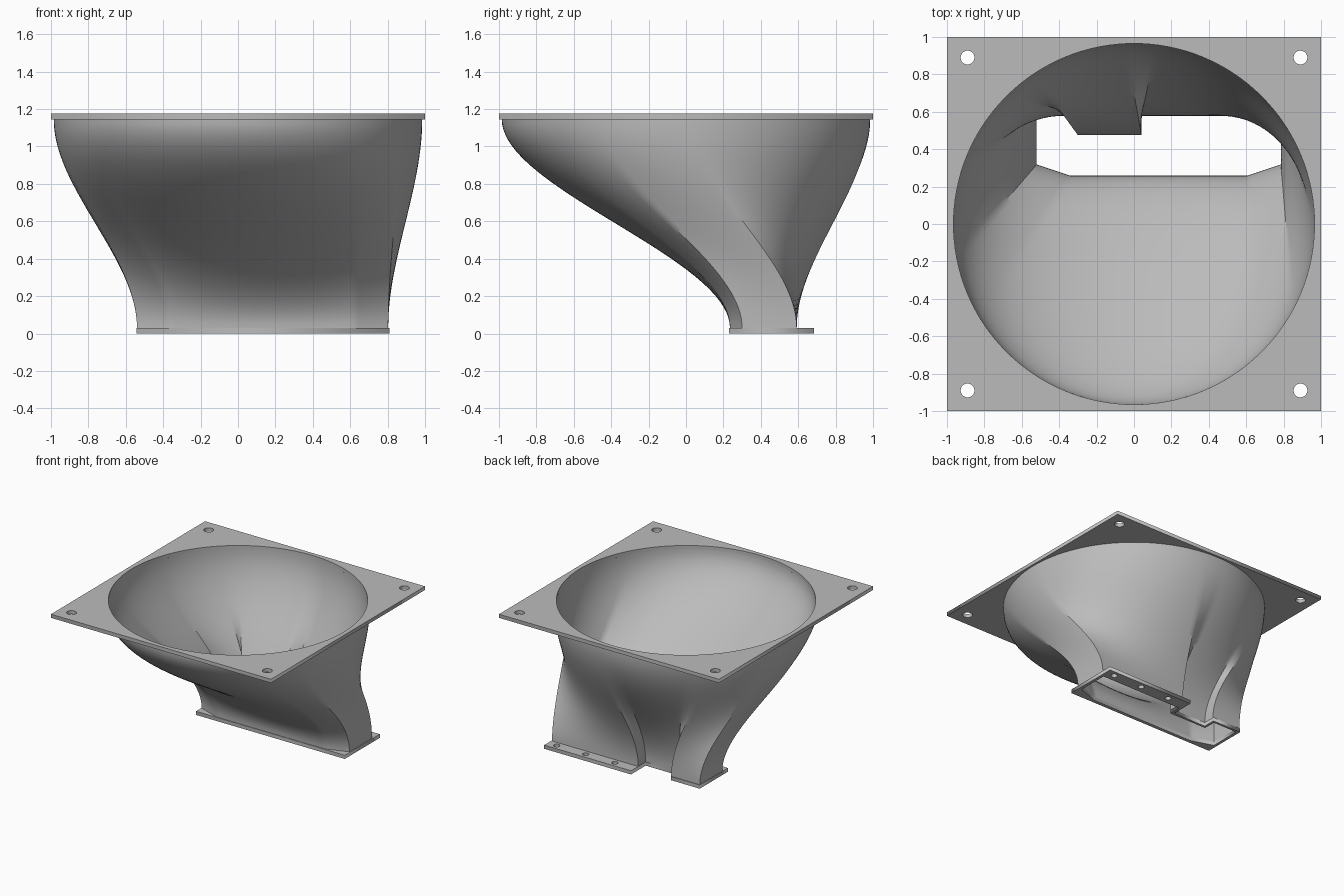
import bpy
import bmesh
from math import sin, cos, pi, radians, hypot, ceil
from mathutils import Vector

cube = bpy.data.objects.get("Cube")
if cube:
    bpy.data.objects.remove(cube, do_unlink=True)

grey = bpy.data.materials.new("plain grey")
grey.use_nodes = True
COLOUR = (0.5, 0.5, 0.5, 1)
grey.diffuse_color = COLOUR
grey.node_tree.nodes["Principled BSDF"].inputs["Base Color"].default_value = COLOUR

PLATE = 0.03          # plate thickness
TOP, BOTTOM = 1.145, PLATE
STEPS = 40


def add_mesh(name, mesh):
    obj = bpy.data.objects.new(name, mesh)
    bpy.context.collection.objects.link(obj)
    mesh.materials.clear()
    mesh.materials.append(grey)
    return obj


def circle(x, y, r, n=24):
    return [(x + r * cos(2 * pi * i / n), y + r * sin(2 * pi * i / n)) for i in range(n)]


def flat_plate(name, loops, z):
    """Extruded outline; every loop after the first is a hole."""
    curve = bpy.data.curves.new(name, 'CURVE')
    curve.dimensions, curve.fill_mode = '2D', 'BOTH'
    curve.extrude = PLATE / 2
    for loop in loops:
        spline = curve.splines.new('POLY')
        spline.points.add(len(loop) - 1)
        for point, (x, y) in zip(spline.points, loop):
            point.co = (x, y, 0, 1)
        spline.use_cyclic_u = True
    temp = bpy.data.objects.new(name + "_outline", curve)
    bpy.context.collection.objects.link(temp)
    graph = bpy.context.evaluated_depsgraph_get()
    mesh = bpy.data.meshes.new_from_object(temp.evaluated_get(graph))
    bpy.data.objects.remove(temp, do_unlink=True)
    obj = add_mesh(name, mesh)
    obj.location.z = z + PLATE / 2
    return obj


def outlet(x0, x1, y0, y1, n0, n1, ny, cut):
    """Chamfered rectangle with a notch in its back edge, anticlockwise."""
    return [Vector(p) for p in (
        (x1, y1), (n1, y1), (n1, ny), (n0, ny), (n0, y1), (x0, y1),
        (x0, y0 + cut), (x0 + 0.18, y0), (x1 - 0.18, y0), (x1, y0 + cut))]


outer = outlet(-0.54, 0.803, 0.235, 0.592, -0.28, 0.02, 0.495, 0.065)
inner = outlet(-0.52, 0.785, 0.258, 0.578, -0.30, 0.04, 0.475, 0.06)

# Matching samples along both outlets, spread round the circle by arc length
edges = list(zip(outer, outer[1:] + outer[:1], inner, inner[1:] + inner[:1]))
perimeter = sum((b - a).length for a, b, c, d in edges)
samples, run = [], 0
for a, b, c, d in edges:
    length = (b - a).length
    count = ceil(length / 0.022)
    for i in range(count):
        f = i / count
        angle = radians(2) + 2 * pi * (run + f * length) / perimeter
        samples.append((angle, a.lerp(b, f), c.lerp(d, f)))
    run += length

# Duct: double-walled loft from notched outlet to round inlet
bm = bmesh.new()


def wall(side, radius):
    rings = []
    for k in range(STEPS + 1):
        t = k / STEPS
        s = t * t * (3 - 2 * t)
        ring = []
        for sample in samples:
            rim = Vector((cos(sample[0]), sin(sample[0]))) * radius
            p = sample[side].lerp(rim, s)
            ring.append(bm.verts.new((p.x, p.y, BOTTOM + (TOP - BOTTOM) * t)))
        rings.append(ring)
    return rings


def bridge(low, high):
    n = len(low)
    for i in range(n):
        j = (i + 1) % n
        bm.faces.new((low[i], low[j], high[j], high[i]))


outside, inside = wall(1, 0.985), wall(2, 0.965)
for k in range(STEPS):
    bridge(outside[k], outside[k + 1])
    bridge(inside[k + 1], inside[k])
bridge(outside[-1], inside[-1])
bridge(inside[0], outside[0])
mesh = bpy.data.meshes.new("duct")
bm.to_mesh(mesh)
bm.free()
duct = add_mesh("duct", mesh)
bpy.context.view_layer.objects.active = duct
duct.select_set(True)
bpy.ops.object.shade_smooth_by_angle(angle=radians(30))

# Square inlet plate with round opening and corner screw holes
square = [(-1, -1), (1, -1), (1, 1), (-1, 1)]
screws = [circle(0.89 * x, 0.89 * y, 0.037) for x, y in square]
flat_plate("inlet_plate", [square, circle(0, 0, 0.965, 128)] + screws, TOP)

# Outlet flange with a drilled tab along the back
flange = [(-0.543, 0.23), (0.81, 0.23), (0.81, 0.685), (0.02, 0.685),
          (0.02, 0.495), (-0.28, 0.495), (-0.28, 0.597), (-0.543, 0.597)]
drilled = [circle(x, 0.637, 0.024) for x in (0.2, 0.465, 0.73)]
flat_plate("outlet_flange", [flange, [tuple(p) for p in inner]] + drilled, 0)
